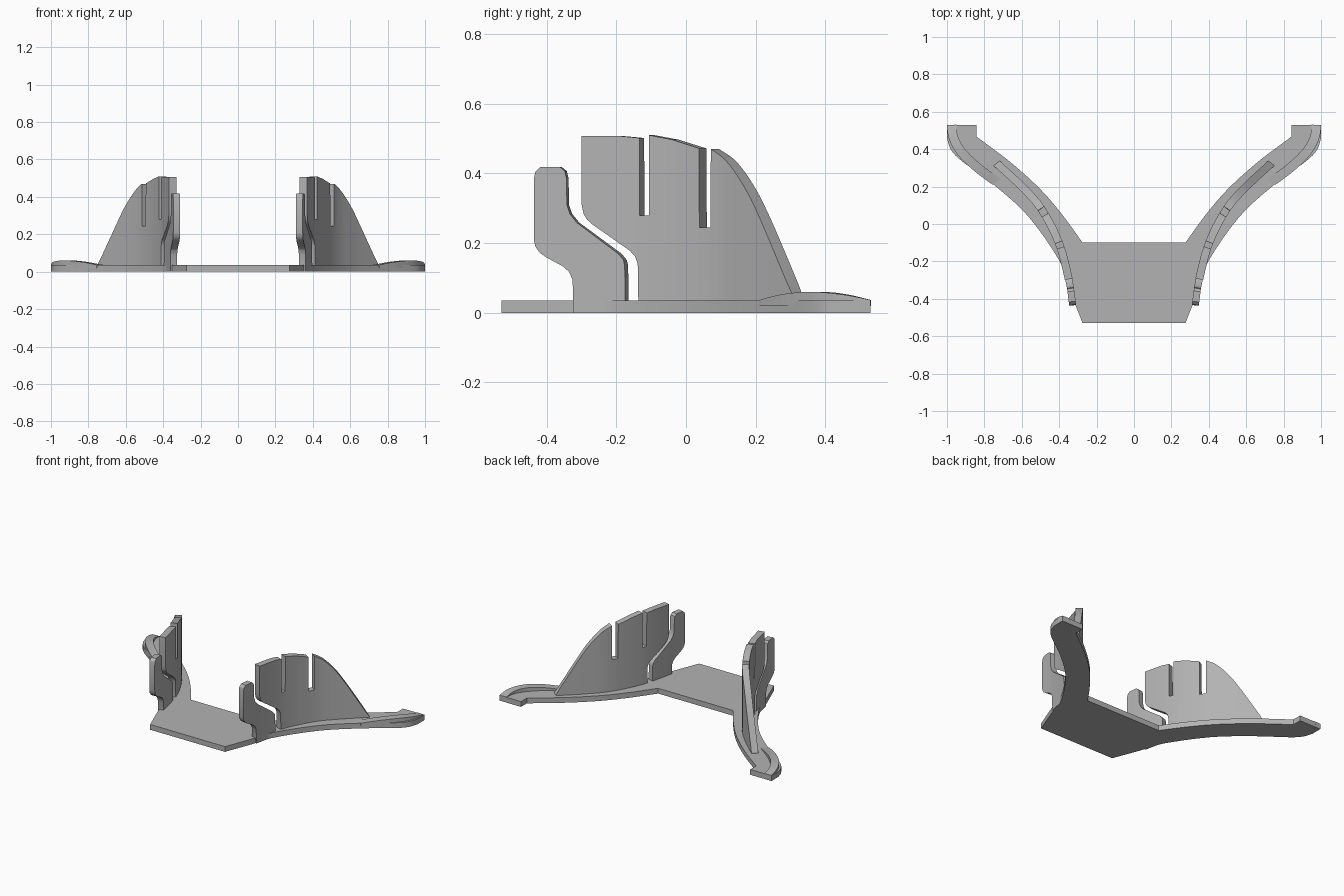
import bpy, bmesh
from math import radians
from mathutils import Vector

cube = bpy.data.objects.get("Cube")
if cube:
    bpy.data.objects.remove(cube, do_unlink=True)

grey = bpy.data.materials.new("light grey plastic")
grey.use_nodes = True
GREY = (0.45, 0.45, 0.45, 1)
grey.diffuse_color = GREY
grey.node_tree.nodes["Principled BSDF"].inputs["Base Color"].default_value = GREY


def smooth(points, steps=6):
    """Catmull-Rom curve through 2D points."""
    p = [Vector(q) for q in points]
    p = [2 * p[0] - p[1]] + p + [2 * p[-1] - p[-2]]
    out = []
    for a, b, c, d in zip(p, p[1:], p[2:], p[3:]):
        for i in range(steps):
            t = i / steps
            out.append(0.5 * (2 * b + (c - a) * t + (2 * a - 5 * b + 4 * c - d) * t**2
                              + (3 * b - a - 3 * c + d) * t**3))
    return out + [p[-2]]


def value(points, y):
    """Linear lookup in a list of (y, value)."""
    if y <= points[0][0]:
        return points[0][1]
    for a, b in zip(points, points[1:]):
        if y <= b[0]:
            return a[1] + (b[1] - a[1]) * (y - a[0]) / max(b[0] - a[0], 1e-6)
    return points[-1][1]


def finish(name, bm):
    bmesh.ops.recalc_face_normals(bm, faces=bm.faces)
    mesh = bpy.data.meshes.new(name)
    bm.to_mesh(mesh)
    bm.free()
    mesh.materials.append(grey)
    ob = bpy.data.objects.new(name, mesh)
    bpy.context.collection.objects.link(ob)
    bpy.ops.object.select_all(action='DESELECT')
    bpy.context.view_layer.objects.active = ob
    ob.select_set(True)
    bpy.ops.object.shade_smooth_by_angle(angle=radians(30))
    return ob


def ribbon(name, path, low, high, thick, side):
    """Upright wall following a plan path (y, x) between two height profiles."""
    ys = sorted({round(p[0], 4) for p in low + high})
    start, end = ys[0], ys[-1]
    n = 24
    ys = sorted(set(ys) | {round(start + (end - start) * i / n, 4) for i in range(n)})
    bm = bmesh.new()
    rings = []
    for y in ys:
        e = 0.01
        tangent = Vector((value(path, y + e) - value(path, y - e), 2 * e)).normalized()
        off = Vector((tangent.y, -tangent.x)) * thick / 2
        mid = Vector((value(path, y), y))
        lo, hi = value(low, y), value(high, y)
        ring = []
        for q, z in ((mid + off, lo), (mid + off, hi), (mid - off, hi), (mid - off, lo)):
            ring.append(bm.verts.new((side * q.x, q.y, z)))
        rings.append(ring)
    for a, b in zip(rings, rings[1:]):
        for i in range(4):
            j = (i + 1) % 4
            bm.faces.new((a[i], a[j], b[j], b[i]))
    bm.faces.new(rings[0])
    bm.faces.new(rings[-1])
    return finish(name, bm)


def slot(y0, y1, bottom, before, after):
    """Profile points of a narrow cut in the top edge."""
    e = 0.001
    return [(y0, before), (y0 + e, bottom), (y1 - e, bottom), (y1, after)]


# Base plate with two curved arms
outer = smooth([(0.275, -0.53), (0.345, -0.35), (0.4, -0.195), (0.565, 0.04), (0.75, 0.21),
                (0.925, 0.34), (0.98, 0.4), (1, 0.46)])
inner = smooth([(0.843, 0.468), (0.66, 0.33), (0.5, 0.185), (0.38, 0.045), (0.275, -0.1)])
half = outer + [Vector((1, 0.53)), Vector((0.843, 0.53))] + inner
outline = half + [Vector((-p.x, p.y)) for p in reversed(half)]
bm = bmesh.new()
face = bm.faces.new([bm.verts.new((p.x, p.y, 0)) for p in outline])
top = bmesh.ops.extrude_face_region(bm, geom=[face])
bmesh.ops.translate(bm, verts=[v for v in top["geom"] if isinstance(v, bmesh.types.BMVert)],
                    vec=(0, 0, 0.035))
finish("base_plate", bm)

# Plan paths as (y, x)
wall_path = smooth([(-0.44, 0.327), (-0.3, 0.348), (-0.1, 0.402), (0.08, 0.495),
                    (0.2, 0.6), (0.33, 0.74)])
rim_path = smooth([(0.225, 0.735), (0.3, 0.835), (0.37, 0.91), (0.43, 0.952),
                   (0.48, 0.97), (0.53, 0.975)])

# Height profiles as (y, z)
fin_low = [(-0.295, 0.31), (-0.29, 0.285), (-0.28, 0.268), (-0.262, 0.252), (-0.155, 0.178),
           (-0.14, 0.162), (-0.132, 0.14), (-0.13, 0.02), (0.325, 0.02)]
fin_slope = smooth([(0.084, 0.47), (0.13, 0.435), (0.18, 0.365), (0.23, 0.265), (0.325, 0.04)])
fin_high = ([(-0.295, 0.507), (-0.18, 0.507)] + slot(-0.127, -0.098, 0.28, 0.502, 0.51)
            + [(-0.03, 0.497)] + slot(0.048, 0.083, 0.245, 0.472, 0.47)
            + [tuple(p) for p in fin_slope])
hook_low = [(-0.435, 0.21), (-0.43, 0.19), (-0.418, 0.173), (-0.4, 0.16), (-0.35, 0.133),
            (-0.333, 0.118), (-0.322, 0.095), (-0.32, 0), (-0.17, 0)]
hook_high = [(-0.435, 0.385), (-0.43, 0.405), (-0.415, 0.419), (-0.36, 0.419), (-0.345, 0.407),
             (-0.34, 0.385), (-0.339, 0.31), (-0.33, 0.284), (-0.31, 0.259), (-0.19, 0.17),
             (-0.175, 0.152), (-0.171, 0.135), (-0.17, 0.036)]
rim_low = [(0.225, 0.02), (0.53, 0.02)]
rim_high = [tuple(p) for p in smooth([(0.225, 0.036), (0.3, 0.054), (0.38, 0.06),
                                      (0.46, 0.052), (0.53, 0.037)])]

# Fins, hooks and raised tip rims on both sides
for label, side in (("left", 1), ("right", -1)):
    ribbon(label + "_fin", wall_path, fin_low, fin_high, 0.042, side)
    ribbon(label + "_hook", wall_path, hook_low, hook_high, 0.037, side)
    ribbon(label + "_tip_rim", rim_path, rim_low, rim_high, 0.05, side)
